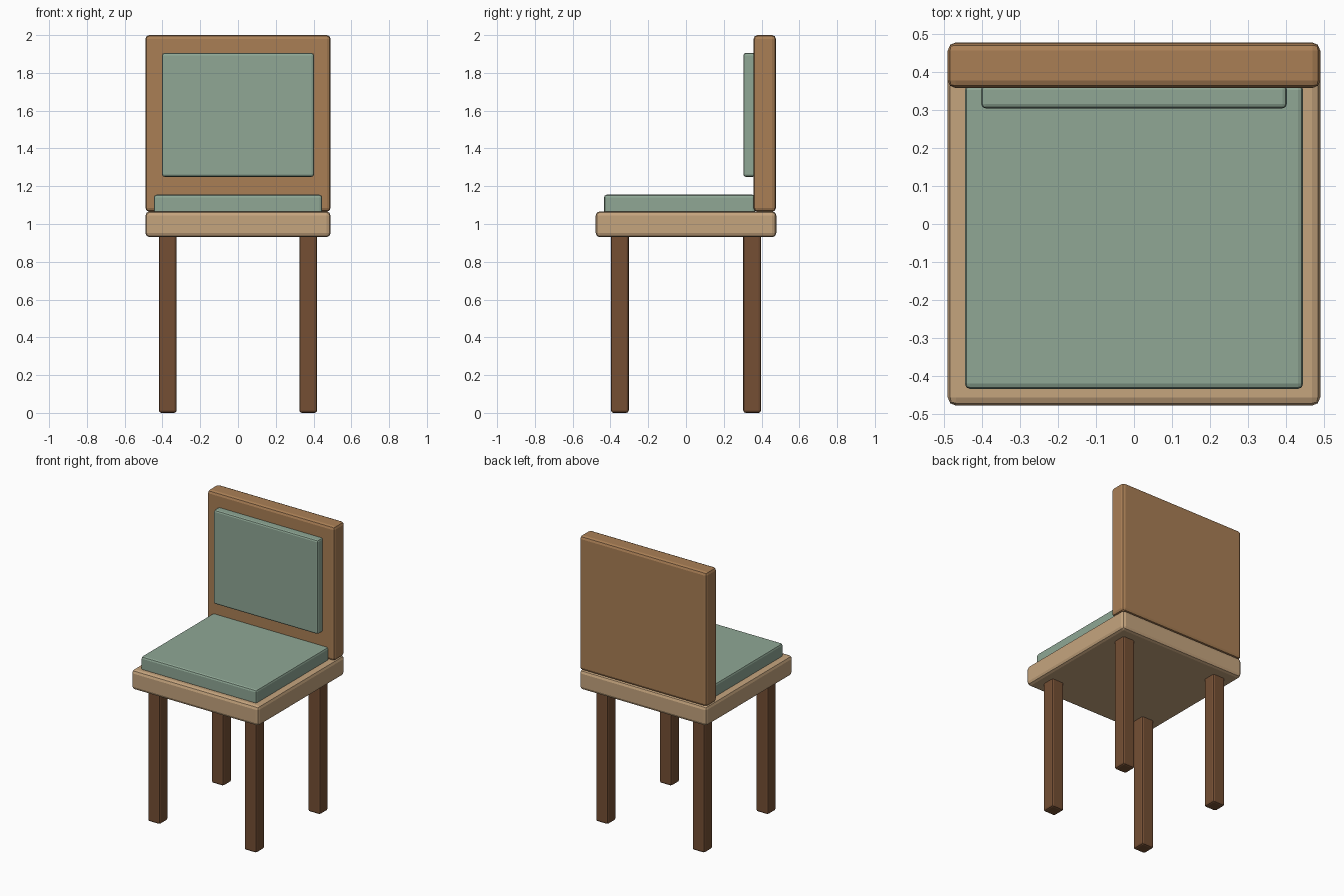
import bpy

if "Cube" in bpy.data.objects:
    bpy.data.objects.remove(bpy.data.objects["Cube"])


def material(name, rgb):
    m = bpy.data.materials.new(name)
    m.diffuse_color = [(c / 255) ** 2.2 for c in rgb] + [1.0]
    m.use_nodes = True
    m.node_tree.nodes["Principled BSDF"].inputs["Base Color"].default_value = m.diffuse_color
    return m


def box(name, xs, ys, zs, mat, bevel, segments=2):
    """Bevelled box spanning the given (min, max) ranges."""
    ranges = (xs, ys, zs)
    bpy.ops.mesh.primitive_cube_add(size=1, location=[(a + b) / 2 for a, b in ranges])
    ob = bpy.context.object
    ob.name = name
    ob.scale = [b - a for a, b in ranges]
    bpy.ops.object.transform_apply(location=False, rotation=False, scale=True)
    mod = ob.modifiers.new("Bevel", 'BEVEL')
    mod.width = bevel
    mod.segments = segments
    ob.data.materials.append(mat)
    return ob


light_wood = material("light_wood", (196, 163, 125))
mid_wood = material("mid_wood", (168, 126, 86))
dark_wood = material("dark_wood", (116, 80, 55))
fabric = material("sage_fabric", (142, 166, 148))

# Seat slab and its cushion
box("seat", (-0.49, 0.49), (-0.478, 0.478), (0.93, 1.067), light_wood, 0.022)
box("seat_cushion", (-0.445, 0.445), (-0.434, 0.366), (1.055, 1.155), fabric, 0.014)

# Backrest panel and its cushion
box("backrest", (-0.49, 0.49), (0.358, 0.476), (1.065, 2.0), mid_wood, 0.02)
box("back_cushion", (-0.402, 0.402), (0.304, 0.366), (1.25, 1.905), fabric, 0.012)

# Four square legs
for end, y in (("front", -0.35), ("back", 0.35)):
    for side, x in (("left", -0.372), ("right", 0.372)):
        box(f"{end}_{side}_leg", (x - 0.047, x + 0.047), (y - 0.047, y + 0.047),
            (0.0, 0.945), dark_wood, 0.013)
